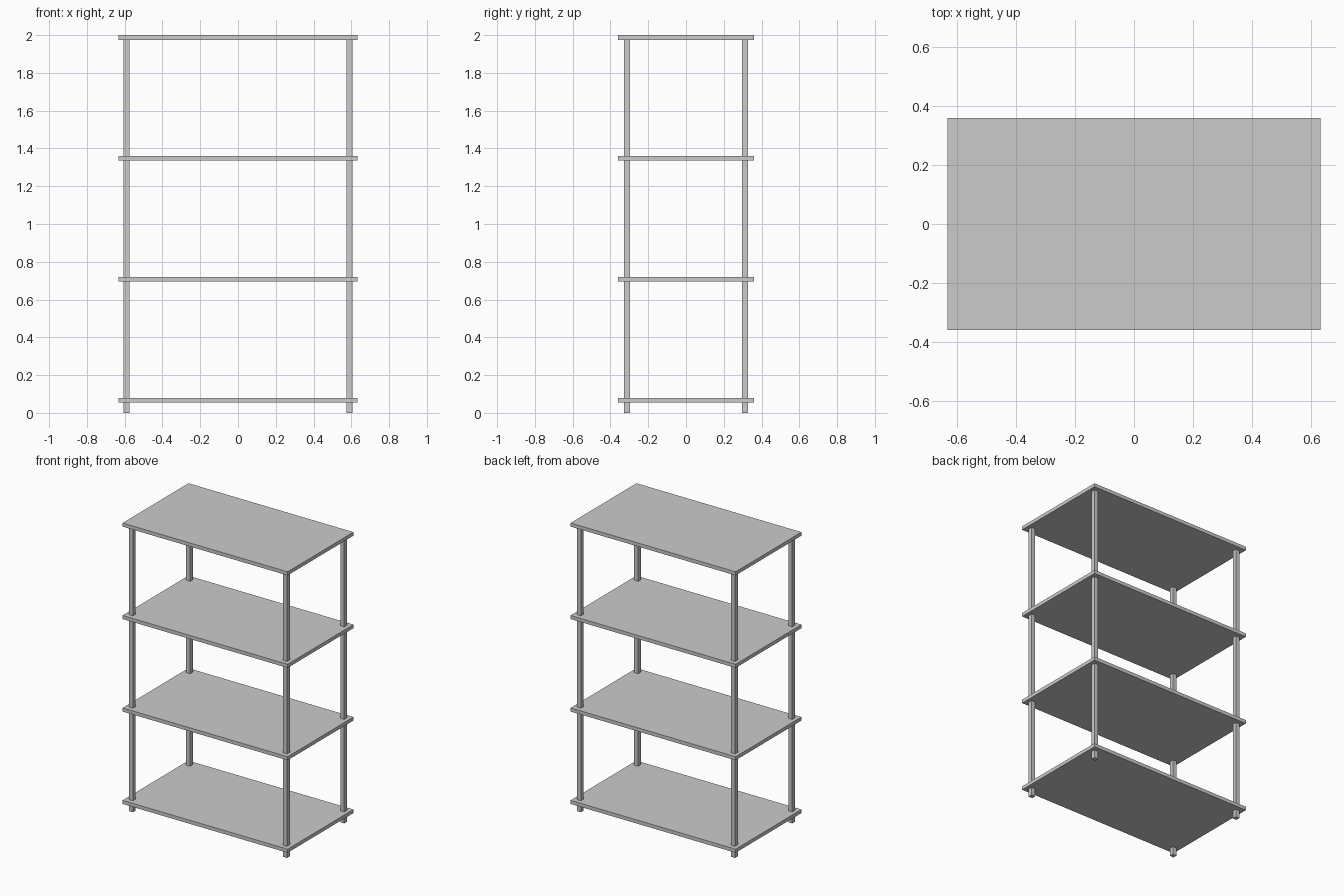
import bpy

if "Cube" in bpy.data.objects:
    bpy.data.objects.remove(bpy.data.objects["Cube"])

HALF_X, HALF_Y, THICK = 0.632, 0.36, 0.025
POST_X, POST_Y, POST_W = 0.59, 0.3125, 0.03


def box(name, center, size):
    bpy.ops.mesh.primitive_cube_add(size=1, location=center)
    ob = bpy.context.object
    ob.name = name
    ob.scale = size
    bpy.ops.object.transform_apply(location=False, rotation=False, scale=True)
    return ob


# Four evenly spaced shelf boards
for i in range(4):
    z = 2.0 - THICK / 2 - 0.64 * (3 - i)
    box(f"shelf_{i + 1}", (0, 0, z), (2 * HALF_X, 2 * HALF_Y, THICK))

# Four corner posts, running from the floor into the top board
top = 2.0 - THICK / 2
for ny, sy in (("front", -1), ("back", 1)):
    for nx, sx in (("left", -1), ("right", 1)):
        box(f"{ny}_{nx}_post", (sx * POST_X, sy * POST_Y, top / 2),
            (POST_W, POST_W, top))
